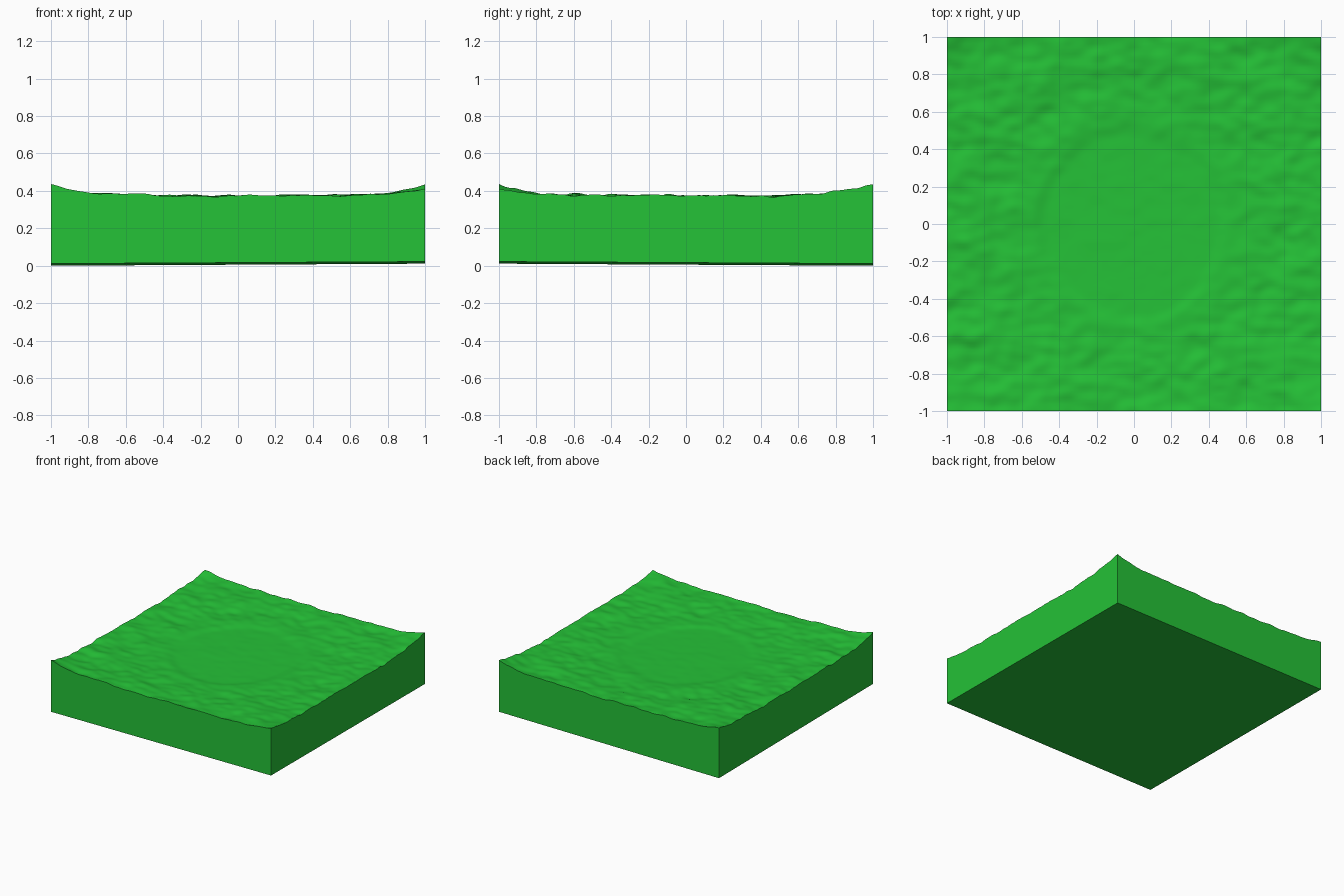
import bpy, bmesh, math
from mathutils import Vector, noise

cube = bpy.data.objects.get("Cube")
if cube:
    bpy.data.objects.remove(cube, do_unlink=True)

# Grass colour
grass = bpy.data.materials.new("grass_green")
grass.use_nodes = True
colour = (0.018, 0.54, 0.038, 1)
grass.diffuse_color = colour
grass.node_tree.nodes["Principled BSDF"].inputs["Base Color"].default_value = colour

SEGMENTS = 110


def step(a, b, t):
    t = min(max((t - a) / (b - a), 0), 1)
    return t * t * (3 - 2 * t)


def corner_rise(x, y):
    """Lift at the four corners, highest at back left and front right."""
    r = math.hypot(x, y)
    height = 0.05 + 0.012 * x * y
    return height * math.exp((r - math.sqrt(2)) / 0.13)


def ground_height(x, y):
    """Shallow terraced bowl, calm in the middle and rough outside."""
    wobble = noise.noise(Vector((x * 3, y * 3, 4))) * 0.05
    r = math.hypot(x, y) + wobble
    bowl = 0.352 + 0.009 * step(0.46, 0.54, r) + 0.011 * step(0.75, 0.92, r)
    rough = 0.15 + 0.85 * step(0.4, 0.8, r)
    # Ridges are longer across the block than along it
    broad = noise.noise(Vector((x * 4.5, y * 6, 1))) * 0.012
    fine = noise.noise(Vector((x * 11, y * 16, 2))) * 0.009
    return bowl + rough * (broad + fine) + corner_rise(x, y)


def base_height(x, y):
    return 0.011 + 0.0055 * (x - y)


# Terrain block: displaced top, straight walls and a slightly tilted underside
bm = bmesh.new()
bmesh.ops.create_grid(bm, x_segments=SEGMENTS, y_segments=SEGMENTS, size=1)
for v in bm.verts:
    v.co.z = ground_height(v.co.x, v.co.y)
rim = [e for e in bm.edges if e.is_boundary]
walls = bmesh.ops.extrude_edge_only(bm, edges=rim)["geom"]
for v in walls:
    if isinstance(v, bmesh.types.BMVert):
        v.co.z = base_height(v.co.x, v.co.y)
bottom = [e for e in bm.edges if e.is_boundary]
bmesh.ops.contextual_create(bm, geom=bottom)
bmesh.ops.recalc_face_normals(bm, faces=bm.faces)

mesh = bpy.data.meshes.new("terrain_block")
bm.to_mesh(mesh)
bm.free()
mesh.materials.append(grass)
terrain = bpy.data.objects.new("terrain_block", mesh)
bpy.context.collection.objects.link(terrain)

bpy.ops.object.select_all(action="DESELECT")
terrain.select_set(True)
bpy.context.view_layer.objects.active = terrain
bpy.ops.object.shade_smooth_by_angle(angle=math.radians(40))
